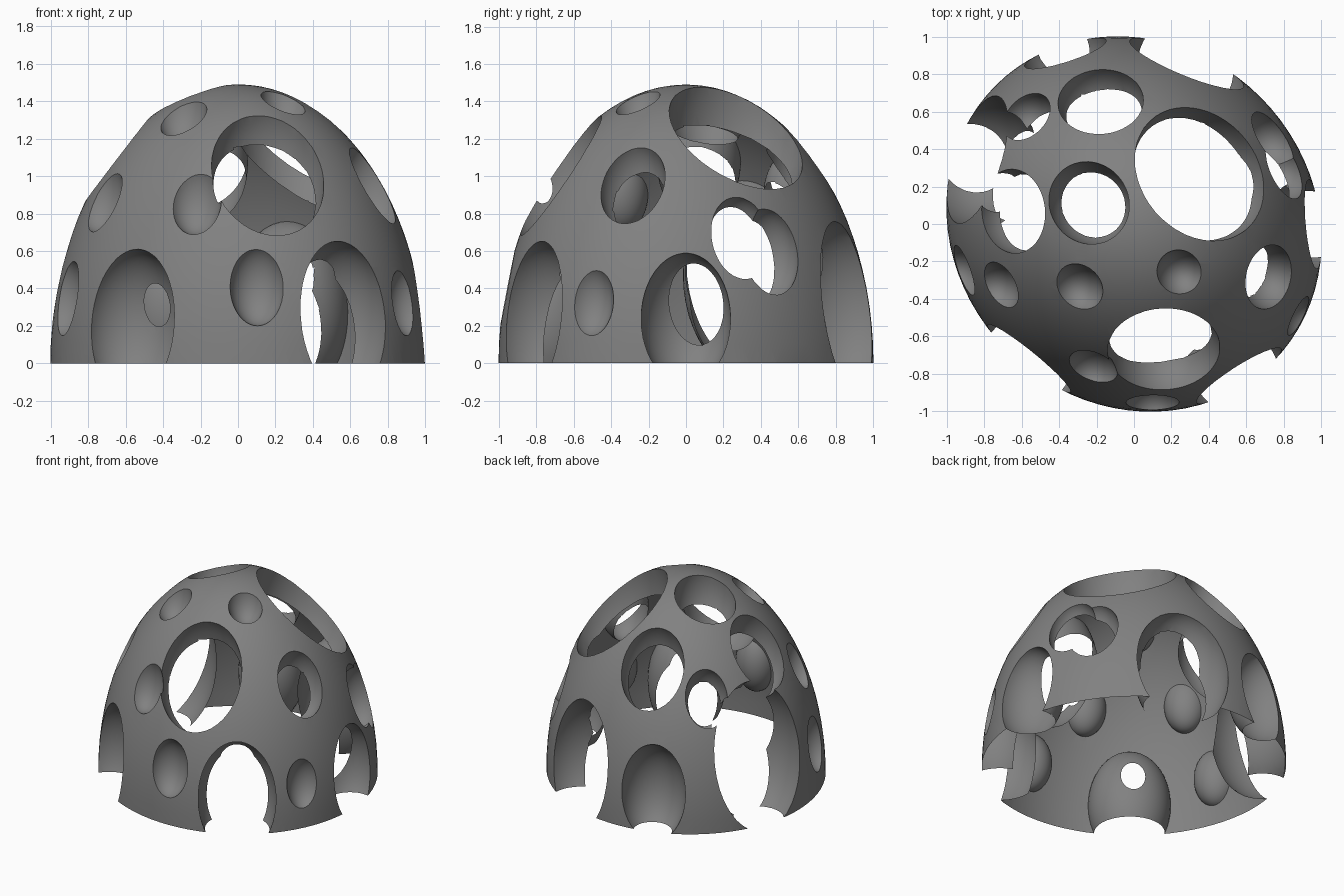
import bpy, bmesh, math
from mathutils import Matrix, Vector

if "Cube" in bpy.data.objects:
    bpy.data.objects.remove(bpy.data.objects["Cube"])

H = 1.49                               # dome height, radius is about 1

# plan is a slightly oval circle, long axis along the x=-y diagonal
OVAL = (Matrix.Rotation(math.radians(45), 4, 'Z') @ Matrix.Diagonal((0.957, 1.046, 1, 1))
        @ Matrix.Rotation(math.radians(-45), 4, 'Z'))
ROUND = OVAL.inverted()


def ball(name, centre, size, sub):
    bm = bmesh.new()
    m = Matrix.Translation(centre) @ Matrix.Diagonal((*size, 1))
    bmesh.ops.create_icosphere(bm, subdivisions=sub, radius=1, matrix=m)
    me = bpy.data.meshes.new(name)
    bm.to_mesh(me)
    bm.free()
    ob = bpy.data.objects.new(name, me)
    bpy.context.scene.collection.objects.link(ob)
    return ob


def polar(az, el):
    a, e = math.radians(az), math.radians(el)
    return Vector((math.cos(a) * math.cos(e), math.sin(a) * math.cos(e), math.sin(e)))


def real(x, y, z):
    return (ROUND @ Vector((x, y, z))).normalized()


# craters: direction on the round dome, rim half-angle, distance of centre
craters = [
    # large ones along the base
    (polar(-128.6, 8.4), 15.8, 0.97), (polar(-56.3, 9.8), 16.2, 0.93),
    (polar(2.5, 9.5), 13.8, 0.96), (polar(69.8, 12), 18.6, 0.93),
    (polar(110, 11), 13.6, 1.0), (polar(159.5, 19.5), 21.5, 0.95),
    # large ones higher up
    (real(0.165, -0.695, 0.70), 17.7, 0.98), (real(0.38, 0.29, 0.88), 21.8, 0.98),
    (real(-0.18, 0.66, 0.72), 13.4, 0.98), (real(-0.245, 0.115, 0.96), 12.8, 0.99),
    (real(-0.66, 0.07, 0.75), 13, 0.97), (real(-0.58, 0.58, 0.62), 8.8, 0.98),
    (real(0.71, -0.28, 0.63), 10.3, 0.99),
    (real(0.82, 0.30, 0.46), 9.5, 0.96), (real(0.76, 0.46, 0.41), 9.7, 0.96),
    # small dents
    (real(0.10, -0.955, 0.272), 8.2, 1.03), (real(-0.92, -0.25, 0.236), 7.9, 1.04),
    (real(-0.72, -0.33, 0.585), 7.4, 1.05), (real(-0.22, -0.77, 0.577), 7.6, 1.05),
    (real(-0.29, -0.335, 0.88), 7.4, 1.05), (real(0.24, -0.255, 0.93), 7.0, 1.05),
    (real(0.875, -0.49, 0.215), 6.9, 1.06),
]


def core(v, r):
    return (Vector((v[0], v[1], v[2] * H)), Vector((r, r, r * H)))


# hollow cores that open the deep craters: main one, then one per base opening
cores = [
    (Vector((0, 0, 0.60)), Vector((0.74, 0.74, 0.68))),
    core(polar(-56, 7) * 0.45, 0.38), core(polar(70, 7) * 0.43, 0.38),
    core(polar(159, 12) * 0.41, 0.38), core((0.5, 0.17, 0.3), 0.34),
    core(polar(-128.6, 8.4) * 0.97 + Vector((0.165, 0.237, 0.078)), 0.09),
]

dome = ball("cratered_dome", (0, 0, 0), (1, 1, H), 5)
cutters = []
for d, ang, dist in craters:
    a = math.radians(ang)
    r = math.hypot(math.sin(a), dist - math.cos(a))
    c = d * dist
    cutters.append(ball("crater_cutter", (c.x, c.y, c.z * H), (r, r, r * H), 4))
for c, s in cores:
    cutters.append(ball("core_cutter", c, s, 4))

for ob in cutters:
    ob.hide_render = True
    mod = dome.modifiers.new("cut", 'BOOLEAN')
    mod.operation = 'DIFFERENCE'
    mod.solver = 'EXACT'
    mod.object = ob

# bake the cuts
dg = bpy.context.evaluated_depsgraph_get()
baked = bpy.data.meshes.new_from_object(dome.evaluated_get(dg))
dome.modifiers.clear()
dome.data = baked
for ob in cutters:
    bpy.data.objects.remove(ob)

# strip the core walls and everything below the ground: a thin open skin remains
bm = bmesh.new()
bm.from_mesh(baked)


def on_core(f):
    p = f.calc_center_median()
    return any(sum(((p[i] - c[i]) / s[i]) ** 2 for i in range(3)) < 1.0003
               for c, s in cores)


bmesh.ops.delete(bm, geom=[f for f in bm.faces if on_core(f)], context='FACES')
bmesh.ops.bisect_plane(bm, geom=bm.verts[:] + bm.edges[:] + bm.faces[:],
                       plane_co=(0, 0, 0), plane_no=(0, 0, 1), clear_inner=True)
bm.transform(OVAL)
bm.to_mesh(baked)
bm.free()

# dark grey stone
mat = bpy.data.materials.new("dark_grey")
mat.diffuse_color = (0.22, 0.22, 0.22, 1)
mat.use_nodes = True
mat.node_tree.nodes["Principled BSDF"].inputs["Base Color"].default_value = mat.diffuse_color
baked.materials.clear()
baked.materials.append(mat)
for p in baked.polygons:
    p.material_index = 0

bpy.context.view_layer.objects.active = dome
dome.select_set(True)
bpy.ops.object.shade_smooth_by_angle(angle=math.radians(30))
